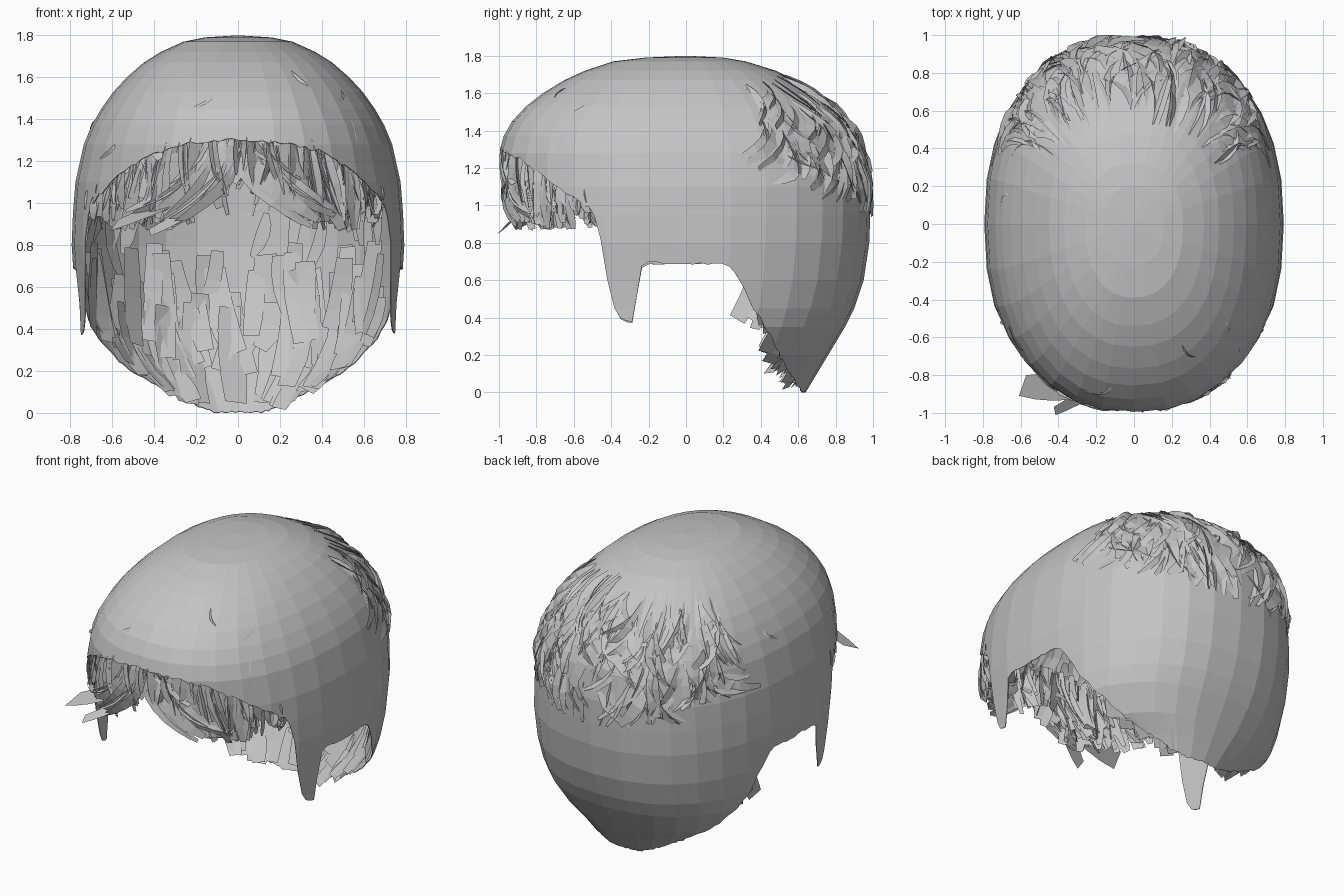
import bpy, bmesh, math, random
from mathutils import Vector

cube = bpy.data.objects.get("Cube")
if cube:
    bpy.data.objects.remove(cube, do_unlink=True)

rng = random.Random(7)
TAU = math.tau
FACETS, COLUMNS, POWER = 32, 192, 2 / 2.3

# Head sections: height, half width, front reach, back reach
SECTIONS = [
    (1.8, 0, 0, 0), (1.79, .16, .22, .2), (1.77, .26, .39, .32), (1.72, .37, .54, .48),
    (1.67, .45, .65, .58), (1.6, .53, .765, .69), (1.53, .595, .855, .785),
    (1.45, .652, .93, .86), (1.37, .698, .975, .915), (1.28, .735, 1, .955),
    (1.1, .775, 1, .985), (.95, .787, 1, .985), (.8, .793, .99, .98),
    (.6, .78, .97, .95), (.45, .76, .95, .9), (.35, .735, .94, .85), (.2, .64, .9, .76),
    (.1, .5, .9, .7), (0, .38, .9, .64)]

# Lower hairline seen from the side: depth, height
HAIRLINE = [
    (-1, 1.31), (-.89, 1.25), (-.77, 1.17), (-.68, 1.09), (-.5, .98), (-.46, .85),
    (-.41, .55), (-.37, .42), (-.29, .36), (-.28, .42), (-.24, .67), (-.2, .69),
    (.23, .69), (.3, .59), (.36, .46), (.45, .31), (.55, .12), (.63, 0)]


def lookup(table, value):
    """Linear interpolation in a table sorted by its first column."""
    rows = sorted(table)
    value = min(max(value, rows[0][0]), rows[-1][0])
    for low, high in zip(rows, rows[1:]):
        if value <= high[0]:
            t = (value - low[0]) / (high[0] - low[0])
            return [a + (b - a) * t for a, b in zip(low[1:], high[1:])]


def corner(index, z):
    """Corner of the faceted head section at a height."""
    angle = TAU * index / FACETS
    width, front, back = lookup(SECTIONS, z)
    c, s = math.cos(angle), math.sin(angle)
    if s < -.001 and z < .8:
        width = max(width, .775)
    x = math.copysign(abs(c) ** POWER, c) * width
    y = math.copysign(abs(s) ** POWER, s) * (back if s > 0 else front)
    return Vector((x, y, z))


def on_head(angle, z, scale=1.0):
    """Point on the faceted head, optionally pushed in or out."""
    position = angle / TAU * FACETS
    index = math.floor(position)
    point = corner(index, z).lerp(corner(index + 1, z), position - index)
    return Vector((point.x * scale, point.y * scale, z))


def edge_height(angle):
    """Walk down a column until it meets the hairline."""
    z = 1.79
    while z > 0 and z > lookup(HAIRLINE, on_head(angle, z).y)[0]:
        z -= .01
    return max(z, 0)


hair = bpy.data.materials.new("hair grey")
hair.use_nodes = True
colour = (.55, .55, .55, 1)
hair.diffuse_color = colour
hair.node_tree.nodes["Principled BSDF"].inputs["Base Color"].default_value = colour


def finish(bm, name):
    mesh = bpy.data.meshes.new(name)
    bm.to_mesh(mesh)
    bm.free()
    mesh.materials.append(hair)
    obj = bpy.data.objects.new(name, mesh)
    bpy.context.collection.objects.link(obj)
    return obj


def strand(bm, points, width, tilt=0.0, inward=False, taper=.32):
    """Tapered ribbon lying along the head."""
    pairs = []
    for i, p in enumerate(points):
        along = points[min(i + 1, len(points) - 1)] - points[max(i - 1, 0)]
        out = Vector((p.x, p.y, (p.z - .8) * .7)).normalized()
        side = out.cross(along).normalized()
        side = (side * math.cos(tilt) + out * math.sin(tilt)).normalized()
        t = i / (len(points) - 1)
        half = side * width * (.5 - taper * abs(2 * t - 1) ** 2)
        pairs.append((bm.verts.new(p - half), bm.verts.new(p + half)))
    for (a, b), (c, d) in zip(pairs, pairs[1:]):
        bm.faces.new((a, b, d, c) if inward else (a, c, d, b))


def head_path(angle, top, bottom, sweep, start, end, bulge=0.0, steps=5):
    """Path running down the head with a sideways sweep."""
    path = []
    for i in range(steps):
        t = i / (steps - 1)
        scale = start + (end - start) * t + bulge * math.sin(math.pi * t)
        path.append(on_head(angle + sweep * t * t, top + (bottom - top) * t, scale))
    return path


# Smooth cap of hair with sideburns and a rounded nape
bm = bmesh.new()
columns = []
for i in range(COLUMNS):
    angle = TAU * i / COLUMNS
    low = max(0, edge_height(angle) + rng.uniform(-.008, .008))
    columns.append([bm.verts.new(on_head(angle, max(row[0], low))) for row in SECTIONS])
for i, left in enumerate(columns):
    right = columns[(i + 1) % COLUMNS]
    for j in range(len(SECTIONS) - 1):
        bm.faces.new((left[j], left[j + 1], right[j + 1], right[j]))
bmesh.ops.remove_doubles(bm, verts=bm.verts, dist=.0005)
bmesh.ops.dissolve_degenerate(bm, edges=bm.edges, dist=.0001)
cap = finish(bm, "hair_cap")
solid = cap.modifiers.new("thickness", "SOLIDIFY")
solid.thickness, solid.offset = .004, -1

# Parted fringe hanging below the front edge
bm = bmesh.new()
for i in range(290):
    offset = rng.uniform(-1.12, 1.12)
    angle = -math.pi / 2 + offset
    side = math.copysign(1, offset)
    top = edge_height(angle) + rng.uniform(0, .08) if abs(offset) < 1.08 else 1.08
    middle = max(0, 1 - abs(offset) / .35)
    bottom = min(top - .1, .87 + .2 * middle + rng.uniform(0, .16))
    sweep = side * rng.uniform(-.1, .3) * (1 - abs(offset) * .85)
    path = head_path(angle, top, bottom, sweep, rng.uniform(.93, .985),
                     rng.uniform(.9, .985), .005)
    strand(bm, path, rng.uniform(.04, .09), rng.uniform(-.9, .9), taper=.25)
# Long locks that sweep from the parting
for side in (-1, 1):
    for i in range(7):
        path = head_path(-math.pi / 2 + side * .05 * i, 1.24 - .015 * i, .89 + .012 * i,
                         side * rng.uniform(.25, .45), .96, .985, .01, 7)
        strand(bm, path, .06, rng.uniform(-.7, .7))
finish(bm, "fringe")

# Stray flicked locks at the right front
bm = bmesh.new()
broad = [Vector((-.32 - .09 * k, -.87 + .005 * k, 1 - .035 * k)) for k in range(4)]
narrow = [Vector((-.24 - .06 * k, -.9 - .03 * k, .95 - .03 * k)) for k in range(4)]
strand(bm, broad, .16, 1, taper=.1)
strand(bm, narrow, .07, .7, taper=.1)
finish(bm, "flicked_locks")

# Tousled layer over the back of the crown
bm = bmesh.new()
for i in range(230):
    spread = rng.uniform(-1.12, 1.12)
    top = rng.uniform(1.2, 1.71 - .04 * abs(spread))
    drop = rng.uniform(.16, .32) * (1.2 if top < 1.45 else .8)
    bottom = max(top - drop, .94 + .26 * spread ** 2)
    path = head_path(math.pi / 2 + spread, top, min(bottom, top - .08), rng.uniform(-.25, .25),
                     .985, rng.uniform(.99, 1.015), rng.uniform(.005, .025))
    strand(bm, path, rng.uniform(.035, .085), rng.uniform(-.8, .8), taper=.28)
finish(bm, "crown_strands")

# A few loose wisps on the cap
bm = bmesh.new()
for i in range(16):
    top = rng.uniform(1.25, 1.74)
    path = head_path(rng.uniform(0, TAU), top, top - .07, rng.uniform(-.2, .2), 1, 1.0, .012)
    strand(bm, path, .02, rng.uniform(-.6, .6))
finish(bm, "loose_wisps")

# Under layer of locks just inside the cap
bm = bmesh.new()
for i in range(120):
    angle = rng.uniform(0, TAU)
    low = edge_height(angle)
    top = rng.uniform(max(.9, low + .1), 1.66)
    path = head_path(angle, top, max(low, top - rng.uniform(.2, .35)),
                     rng.uniform(-.15, .15), .97, rng.uniform(.955, .98))
    strand(bm, path, rng.uniform(.05, .09), rng.uniform(-.25, .25), True)
finish(bm, "under_layer")

# Broad overlapping locks lining the inside of the nape
bm = bmesh.new()
for i in range(75):
    spread = rng.uniform(-1.2, 1.2)
    angle = math.pi / 2 + spread
    low = edge_height(angle)
    top = rng.uniform(max(.45, low + .1), max(.85, low + .2))
    bottom = max(.05, low, top - rng.uniform(.25, .5))
    path = head_path(angle, top, bottom, rng.uniform(-.15, .15),
                     rng.uniform(.92, .975), rng.uniform(.91, .975))
    strand(bm, path, rng.uniform(.07, .15), rng.uniform(-.3, .3), True, taper=.1)
finish(bm, "nape_lining")

# Ragged tips along the edge behind the ears
bm = bmesh.new()
for side in (-1, 1):
    for i in range(9):
        angle = math.pi / 2 + side * (.42 + .065 * i)
        low = edge_height(angle)
        path = head_path(angle, low + .18, low + rng.uniform(-.02, .03),
                         side * rng.uniform(0, .12), .97, rng.uniform(.86, .94))
        strand(bm, path, rng.uniform(.07, .12), rng.uniform(-.4, .4), taper=.1)
finish(bm, "ragged_tips")
